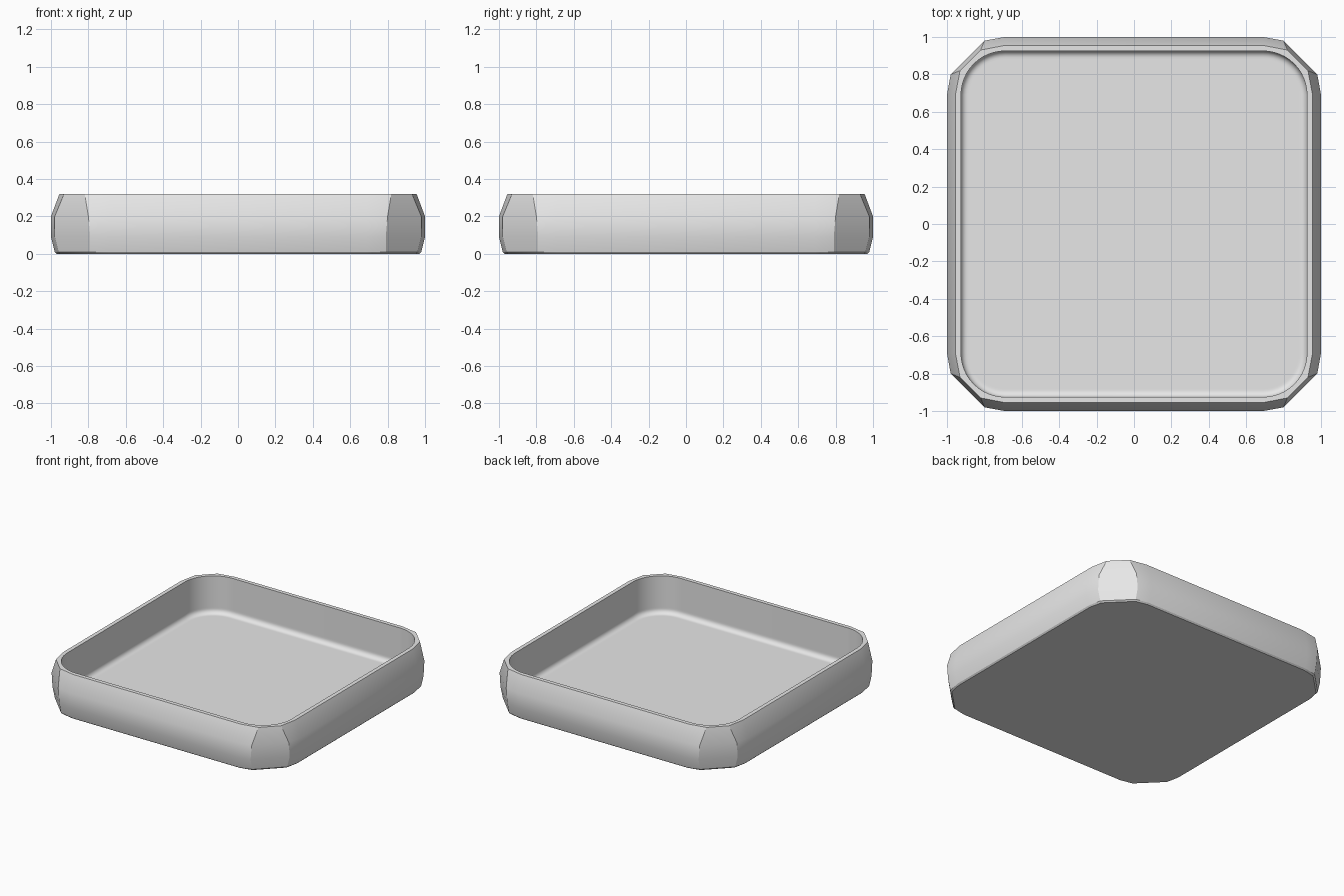
import bpy, bmesh
from math import sin, cos, pi, radians

cube = bpy.data.objects.get("Cube")
if cube:
    bpy.data.objects.remove(cube, do_unlink=True)

grey = bpy.data.materials.new("plain_grey")
grey.use_nodes = True
colour = (0.8, 0.8, 0.8, 1)
grey.diffuse_color = colour
grey.node_tree.nodes["Principled BSDF"].inputs["Base Color"].default_value = colour

STRAIGHT = 0.69   # half length of the straight run of each wall
HEIGHT = 0.32
FLOOR = 0.04
FILLET = 0.035
INNER = 0.925     # half width of the cavity

bm = bmesh.new()


def four_corners(corner, z):
    """Repeat one corner's outline points around all four corners."""
    ring = []
    for _ in range(4):
        ring += [bm.verts.new((x, y, z)) for x, y in corner]
        corner = [(-y, x) for x, y in corner]
    return ring


def chamfered(half, out, cut, z):
    return four_corners([(half, STRAIGHT), (out, cut), (cut, out), (STRAIGHT, half)], z)


def rounded(half, z, steps=12):
    r = half - STRAIGHT
    angles = [pi / 2 * i / steps for i in range(steps + 1)]
    return four_corners([(STRAIGHT + r * cos(a), STRAIGHT + r * sin(a)) for a in angles], z)


def loft(rings):
    for a, b in zip(rings, rings[1:]):
        for i in range(len(a)):
            j = (i + 1) % len(a)
            bm.faces.new((a[i], a[j], b[j], b[i]))


def loop_edges(ring):
    return [bm.edges.get((ring[i - 1], ring[i])) for i in range(len(ring))]


# Outer shell: chamfered corners, tapering in at the top and the base
outer = [chamfered(*row) for row in (
    (0.97, 0.95, 0.785, 0), (0.98, 0.96, 0.79, 0.01), (1, 0.98, 0.79, 0.09),
    (1, 0.98, 0.80, 0.20), (0.955, 0.93, 0.82, HEIGHT))]
loft(outer)
bm.faces.new(outer[0])

# Cavity: upright rounded wall, a small fillet, then the flat floor
inner = [rounded(INNER, HEIGHT), rounded(INNER, FLOOR + FILLET + 0.01)]
for i in range(7):
    a = pi / 2 * i / 6
    inner.append(rounded(INNER - FILLET * (1 - cos(a)), FLOOR + FILLET * (1 - sin(a))))
inner.append(rounded(INNER - FILLET - 0.01, FLOOR))
loft(inner)
bm.faces.new(inner[-1])

# Flat rim between the chamfered outside and the rounded inside
bmesh.ops.triangle_fill(bm, use_beauty=True, normal=(0, 0, 1),
                        edges=loop_edges(outer[-1]) + loop_edges(inner[0]))
bmesh.ops.recalc_face_normals(bm, faces=bm.faces)

mesh = bpy.data.meshes.new("tray")
bm.to_mesh(mesh)
bm.free()
mesh.materials.append(grey)
tray = bpy.data.objects.new("tray", mesh)
bpy.context.collection.objects.link(tray)

bpy.ops.object.select_all(action="DESELECT")
tray.select_set(True)
bpy.context.view_layer.objects.active = tray
bpy.ops.object.shade_smooth_by_angle(angle=radians(30))
